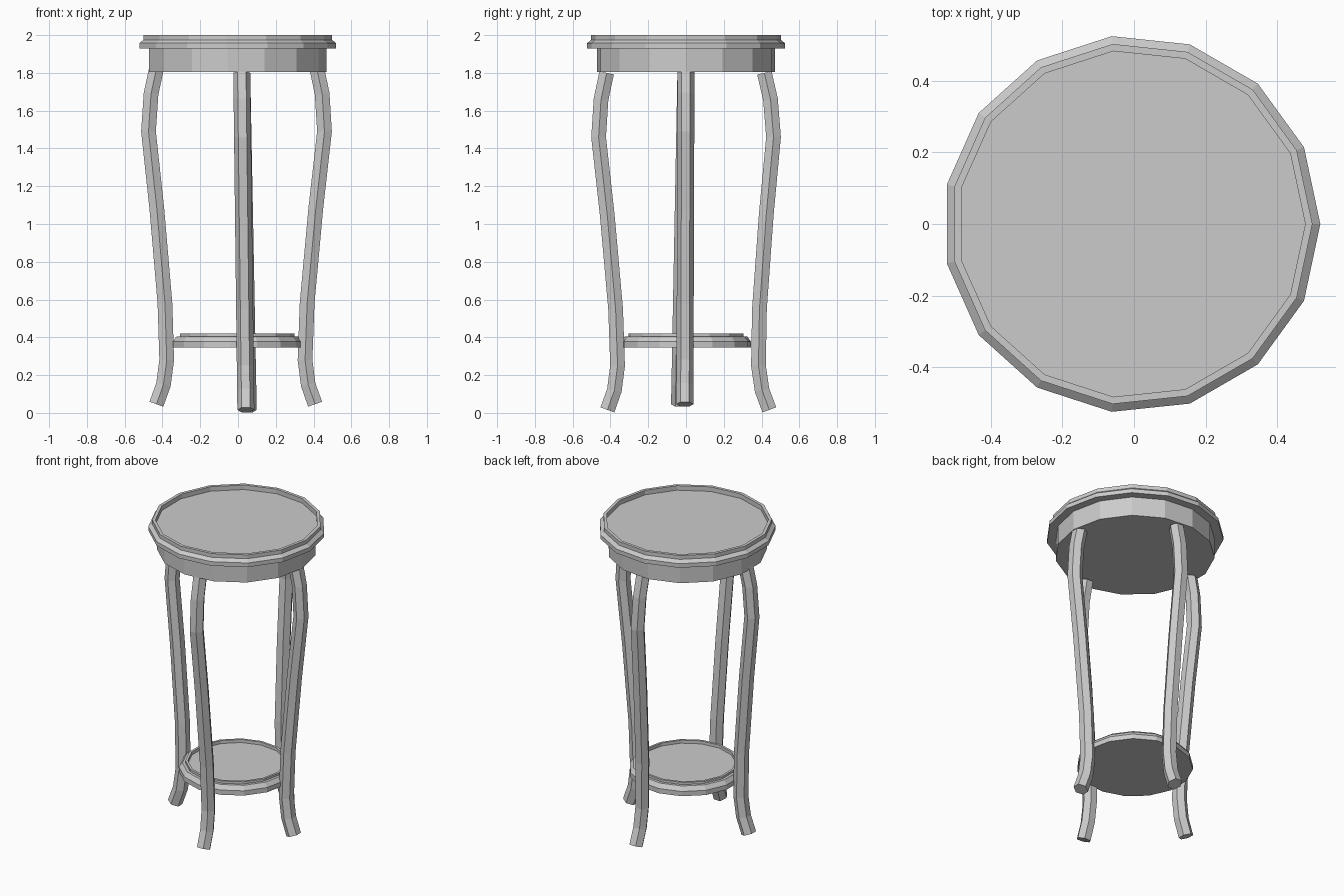
import bpy, bmesh, math
from mathutils import Vector

if "Cube" in bpy.data.objects:
    bpy.data.objects.remove(bpy.data.objects["Cube"])

SIDES = 15
CX = -0.007  # shared centre of the round parts


def make_object(name, bm):
    bmesh.ops.recalc_face_normals(bm, faces=bm.faces)
    mesh = bpy.data.meshes.new(name)
    bm.to_mesh(mesh)
    bm.free()
    obj = bpy.data.objects.new(name, mesh)
    bpy.context.collection.objects.link(obj)
    return obj


def skin(name, rings):
    """Bridge consecutive rings of points and cap both ends."""
    bm = bmesh.new()
    loops = [[bm.verts.new(p) for p in ring] for ring in rings]
    n = len(loops[0])
    for a, b in zip(loops, loops[1:]):
        for i in range(n):
            j = (i + 1) % n
            bm.faces.new((a[i], a[j], b[j], b[i]))
    bm.faces.new(loops[0])
    bm.faces.new(loops[-1])
    return make_object(name, bm)


def lathe(name, profile):
    step = math.tau / SIDES
    return skin(name, [[Vector((CX + r * math.cos(i * step), r * math.sin(i * step), z))
                        for i in range(SIDES)] for r, z in profile])


def leg(name, angle, dz, radial, lateral):
    """Hexagonal sweep; radial and lateral are (top, bottom) offsets of the leg."""
    out = Vector((math.cos(angle), math.sin(angle), 0))
    side = Vector((-out.y, out.x, 0))
    pts = []
    for r, z in LEG_PATH:
        t = 1 - z / 1.83
        dr = radial[0] + (radial[1] - radial[0]) * t
        ds = lateral[0] + (lateral[1] - lateral[0]) * t
        pts.append(out * (r + dr) + side * ds + Vector((0, 0, z + dz)))
    rings = []
    for i, p in enumerate(pts):
        before = (p - pts[i - 1]).normalized() if i else Vector()
        after = (pts[i + 1] - p).normalized() if i < len(pts) - 1 else Vector()
        tangent = (before + after).normalized()
        normal = tangent.cross(side).normalized()
        rings.append([p + 0.045 * (side * math.cos(k * math.pi / 3) + normal * math.sin(k * math.pi / 3))
                      for k in range(6)])
    return skin(name, rings)


# Table top with raised lip, and the apron below it
lathe("table_top", [(0.475, 1.93), (0.527, 1.93), (0.527, 1.957), (0.505, 1.975),
                    (0.505, 2.0), (0.485, 2.0), (0.485, 1.97)])
lathe("apron", [(0.475, 1.805), (0.475, 1.935)])

# Lower shelf with the same lip
lathe("lower_shelf", [(0.345, 0.347), (0.345, 0.378), (0.325, 0.405), (0.307, 0.405),
                      (0.307, 0.42), (0.292, 0.42), (0.292, 0.40)])

# Four curved legs, each slightly uneven
LEG_PATH = [(0.422, 1.83), (0.452, 1.69), (0.465, 1.49), (0.42, 1.08),
            (0.376, 0.58), (0.366, 0.28), (0.383, 0.15), (0.42, 0.046)]
q = math.pi / 2
leg("right_leg", 0, 0, (-0.006, -0.012), (0.0, -0.006))
leg("back_leg", q, -0.03, (-0.007, 0.022), (-0.02, -0.055))
leg("left_leg", 2 * q, 0, (0.008, 0.012), (0.0, 0.035))
leg("front_leg", 3 * q, -0.03, (-0.002, -0.004), (0.02, 0.042))
